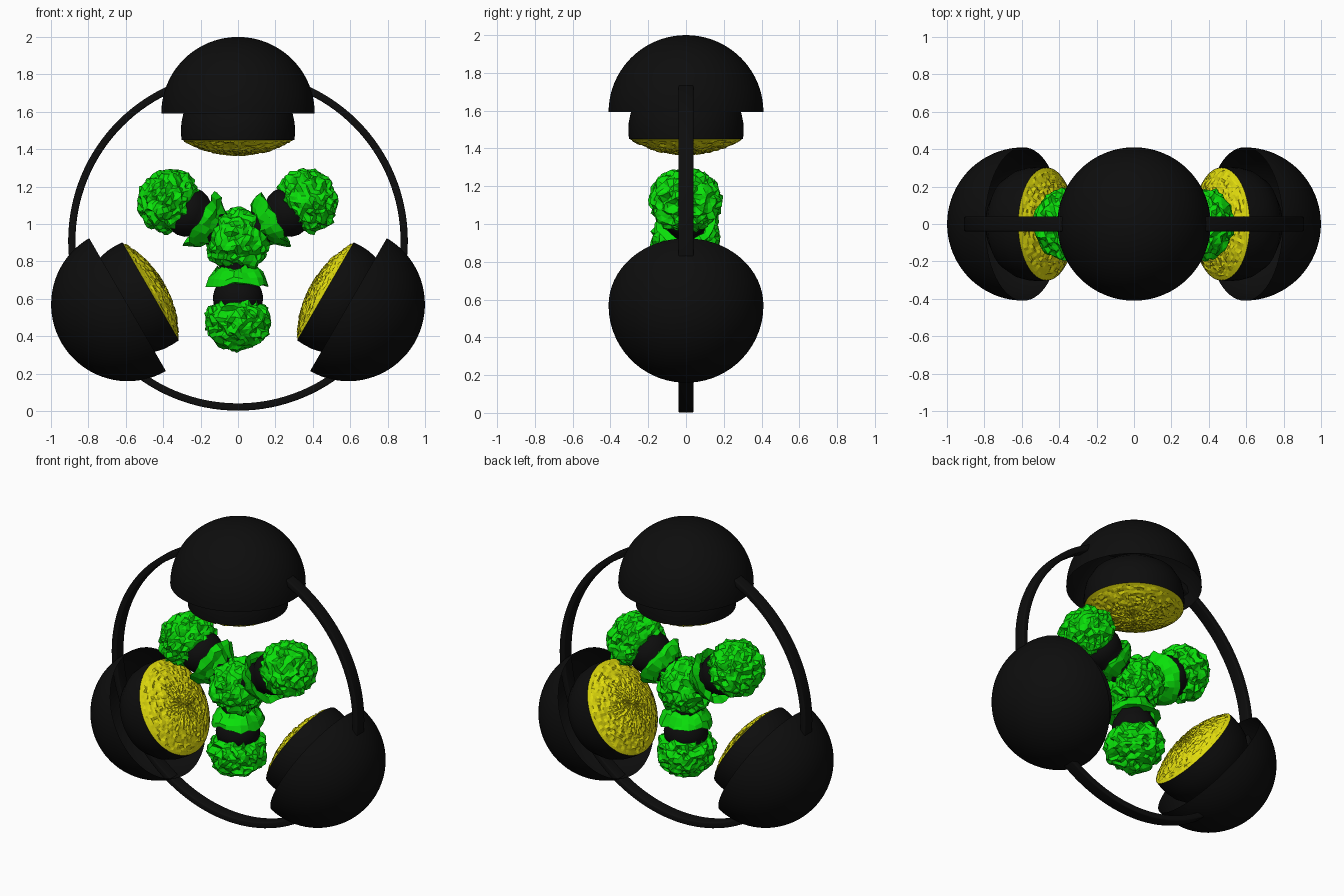
import bpy, bmesh, math, random
from mathutils import Matrix, Vector, noise

if "Cube" in bpy.data.objects:
    bpy.data.objects.remove(bpy.data.objects["Cube"])

random.seed(4)
CENTRE = Matrix.Translation((0, 0, 0.91))


def material(name, rgb):
    m = bpy.data.materials.new(name)
    m.diffuse_color = (*rgb, 1)
    m.use_nodes = True
    m.node_tree.nodes["Principled BSDF"].inputs["Base Color"].default_value = m.diffuse_color
    return m


BLACK = material("black", (0.004, 0.004, 0.004))
GREEN = material("green", (0.003, 0.75, 0.003))
YELLOW = material("yellow", (0.78, 0.74, 0.004))


def spoke(degrees):
    """Frame whose z axis points outward from the hub, in the xz plane."""
    return CENTRE @ Matrix.Rotation(math.radians(degrees), 4, 'Y')


def finish(name, bm, mat, frame, smooth=True):
    bmesh.ops.recalc_face_normals(bm, faces=bm.faces)
    mesh = bpy.data.meshes.new(name)
    bm.to_mesh(mesh)
    bm.free()
    ob = bpy.data.objects.new(name, mesh)
    bpy.context.collection.objects.link(ob)
    mesh.materials.append(mat)
    ob.matrix_world = frame
    if smooth:
        bpy.ops.object.select_all(action='DESELECT')
        ob.select_set(True)
        bpy.context.view_layer.objects.active = ob
        bpy.ops.object.shade_smooth_by_angle(angle=math.radians(40))
    return ob


def lathe(name, profile, mat, frame, segs=64, closed=False, jitter=None, smooth=True):
    """Spin (radius, height) points round z; jitter = (radial, axial) roughness."""
    bm = bmesh.new()
    rows = []
    for r, z in profile:
        if r < 1e-5:
            rows.append([bm.verts.new((0, 0, z))] * segs)
            continue
        row = []
        for i in range(segs):
            a = 2 * math.pi * i / segs
            dr, dz = (random.uniform(-j, j) for j in jitter) if jitter else (0, 0)
            row.append(bm.verts.new(((r + dr) * math.cos(a), (r + dr) * math.sin(a), z + dz)))
        rows.append(row)
    pairs = list(zip(rows, rows[1:])) + ([(rows[-1], rows[0])] if closed else [])
    for lo, hi in pairs:
        for i in range(segs):
            j = (i + 1) % segs
            face = list(dict.fromkeys((lo[i], lo[j], hi[j], hi[i])))
            bm.faces.new(face)
    return finish(name, bm, mat, frame, smooth)


def rough_blob(name, centre, size, frame, seed):
    """Crumpled green lump."""
    bm = bmesh.new()
    bmesh.ops.create_icosphere(bm, subdivisions=4, radius=1)
    for v in bm.verts:
        d = v.co.normalized()
        # ridged creases plus broad lumps
        n = noise.noise(d * 3.2 + Vector((seed * 7.3, 1.7, 0)))
        crease = abs(noise.noise(d * 4.5 + Vector((0, seed * 5.1, 3))))
        k = 1.04 + 0.12 * n - 0.28 * crease + random.uniform(-0.015, 0.015)
        twist = noise.noise_vector(d * 5 + Vector((seed, 0, 9))) * 0.09
        p = d * k + twist
        v.co = Vector((p.x * size[0], p.y * size[1], p.z * size[2] + centre))
    finish(name, bm, GREEN, frame, smooth=False)


# Outer ring: flat band with rounded edges
band = []
for cx, cy, start in ((0.90, 0.032, 0), (0.877, 0.032, 90), (0.877, -0.032, 180), (0.90, -0.032, 270)):
    for step in range(4):
        a = math.radians(start + step * 30)
        band.append((cx + 0.008 * math.cos(a), cy + 0.008 * math.sin(a)))
lathe("outer_ring", band, BLACK, CENTRE @ Matrix.Rotation(math.pi / 2, 4, 'X'), segs=128, closed=True)

# Three domed lamps pointing at the hub
for n, ang in enumerate((0, 120, 240), 1):
    f = spoke(ang)
    dome = [(0.41 * math.cos(t * math.pi / 40), 0.682 + 0.408 * math.sin(t * math.pi / 40)) for t in range(20)]
    lathe(f"dome_shell_{n}", dome + [(0, 1.09)], BLACK, f)
    sleeve = [(0.302, 0.54), (0.305, 0.58), (0.303, 0.63), (0.29, 0.69), (0.25, 0.76), (0.17, 0.82), (0, 0.85)]
    lathe(f"lamp_sleeve_{n}", sleeve, BLACK, f)
    # rough, slightly bulging yellow face
    rings = 22
    face = [(0, 0.458)] + [(0.288 * k / rings, 0.46 + 0.075 * (k / rings) ** 2.2) for k in range(1, rings + 1)]
    lathe(f"lamp_face_{n}", face, YELLOW, f, segs=80, jitter=(0.004, 0.007), smooth=False)
    lathe(f"lamp_face_edge_{n}", [(0.28, 0.53), (0.301, 0.541)], YELLOW, f)

# Green hub and three arms
rough_blob("hub", 0, (0.172, 0.18, 0.175), CENTRE, 1)
for n, ang in enumerate((60, 180, 300), 1):
    f = spoke(ang)
    core = [(0.09, 0.05), (0.10, 0.14), (0.10, 0.22), (0.125, 0.26), (0.135, 0.30),
            (0.13, 0.34), (0.10, 0.38), (0, 0.40)]
    lathe(f"arm_core_{n}", core, BLACK, f, segs=32)
    collar = [(0.10, 0.14), (0.125, 0.165), (0.155, 0.20), (0.165, 0.235), (0.12, 0.23)]
    lathe(f"arm_collar_{n}", collar, GREEN, f, segs=22, jitter=(0.012, 0.014), smooth=False)
    rough_blob(f"arm_tip_{n}", 0.432, (0.175, 0.188, 0.155), f, n + 3)
